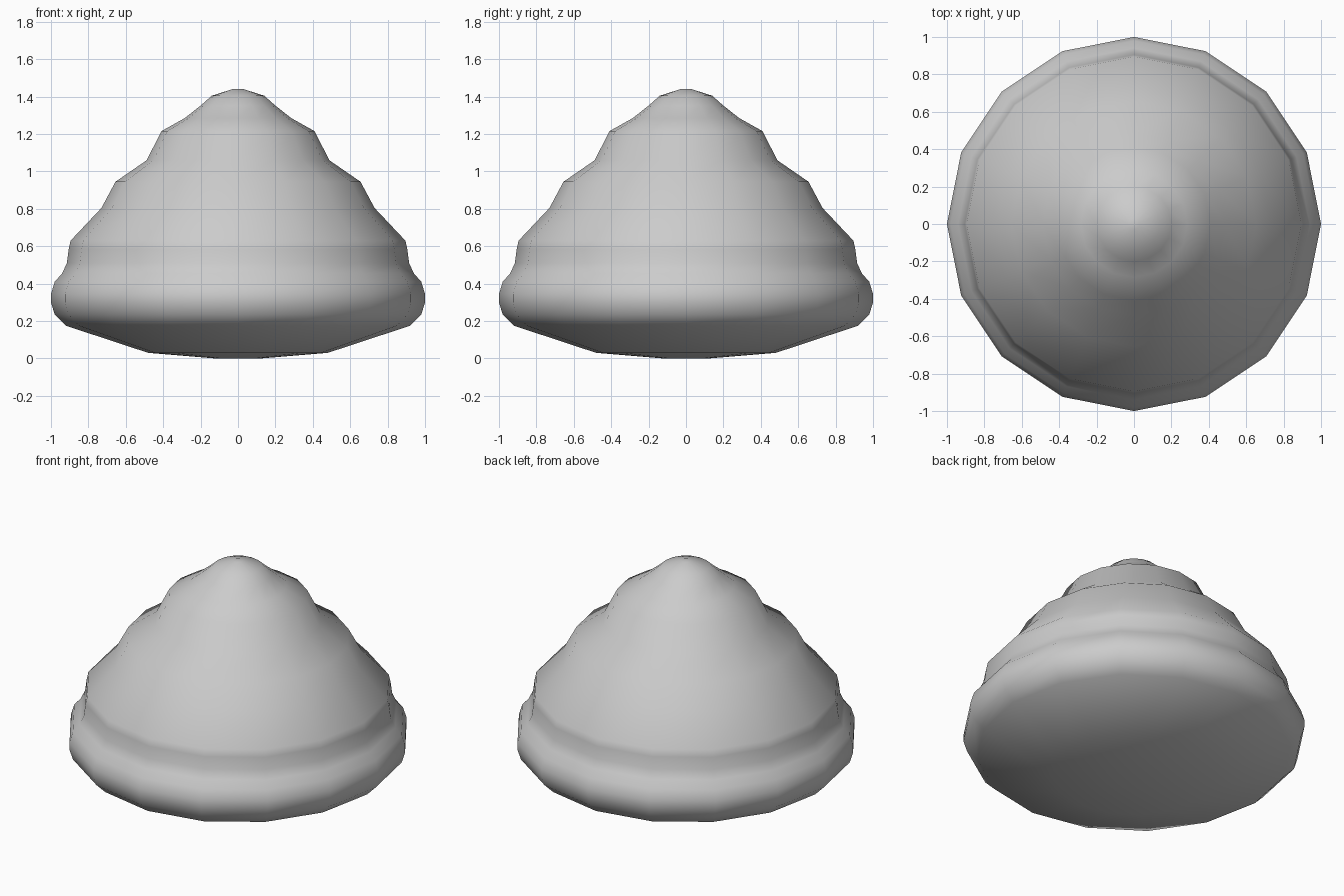
import bpy, bmesh
from math import cos, sin, tau

if "Cube" in bpy.data.objects:
    bpy.data.objects.remove(bpy.data.objects["Cube"])

SIDES = 16
# Radius and height, from the underside up to the tip
PROFILE = [(0.12, 0.0), (0.48, 0.03), (0.92, 0.175), (0.98, 0.235), (1.0, 0.30),
           (1.0, 0.345), (0.98, 0.41), (0.94, 0.455), (0.915, 0.51), (0.905, 0.585),
           (0.895, 0.63), (0.73, 0.805), (0.655, 0.945), (0.488, 1.06),
           (0.41, 1.215), (0.285, 1.285), (0.20, 1.352), (0.14, 1.405), (0.03, 1.44)]


def lathe(name, profile, bottom, top):
    bm = bmesh.new()
    rings = [[bm.verts.new((r * cos(tau * i / SIDES), r * sin(tau * i / SIDES), z))
              for i in range(SIDES)] for r, z in profile]
    low, high = bm.verts.new((0, 0, bottom)), bm.verts.new((0, 0, top))
    for i in range(SIDES):
        j = (i + 1) % SIDES
        for a, b in zip(rings, rings[1:]):
            bm.faces.new((a[i], a[j], b[j], b[i]))
        bm.faces.new((low, rings[0][j], rings[0][i]))
        bm.faces.new((rings[-1][i], rings[-1][j], high))
    for f in bm.faces:
        f.smooth = True
    mesh = bpy.data.meshes.new(name)
    bm.to_mesh(mesh)
    bm.free()
    obj = bpy.data.objects.new(name, mesh)
    bpy.context.collection.objects.link(obj)
    return obj


# Tiered, rounded mound
lathe("tiered_mound", PROFILE, 0.0, 1.442)
